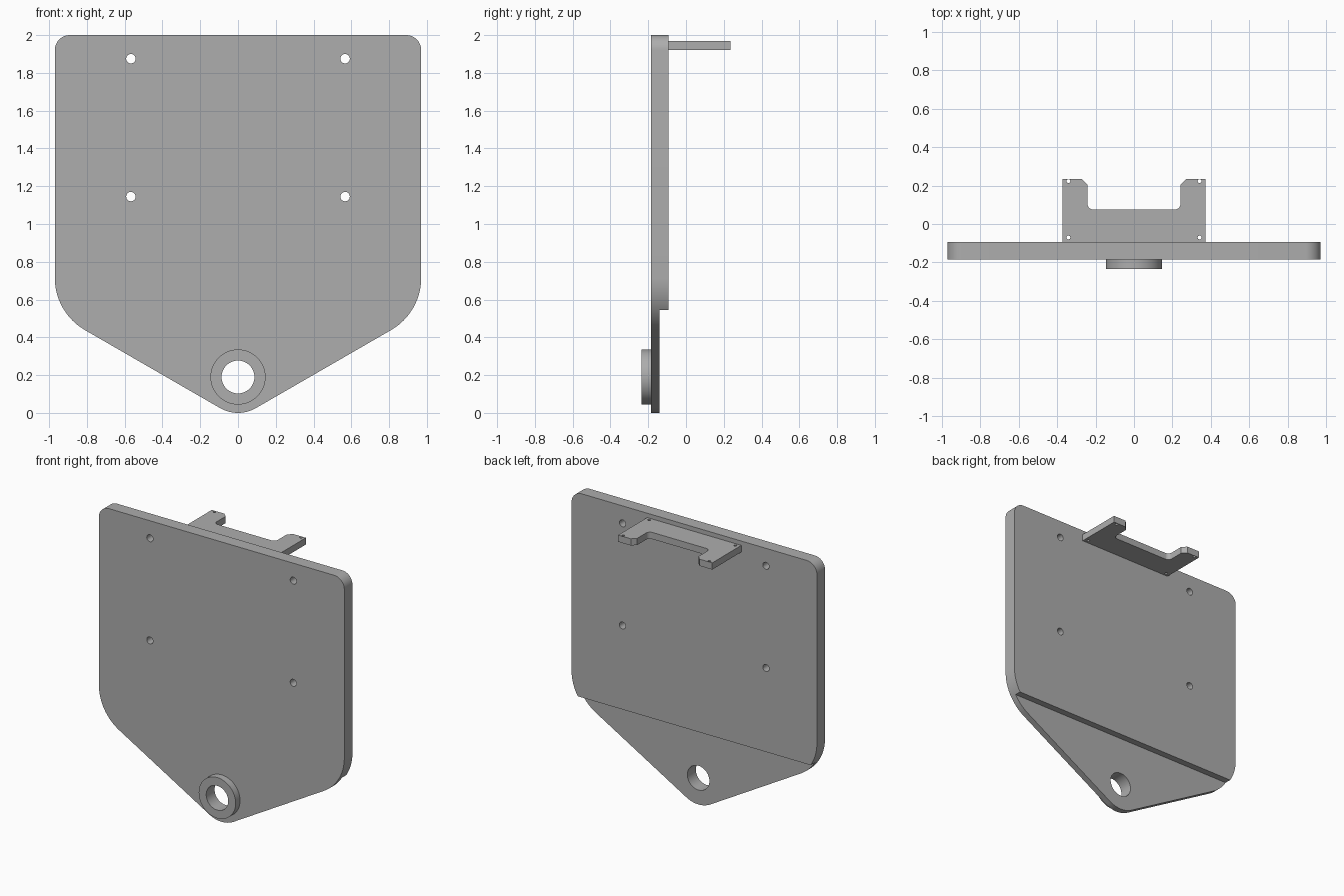
import bpy, bmesh
from math import cos, sin, radians, sqrt, tan, pi
from mathutils import Matrix

if "Cube" in bpy.data.objects:
    bpy.data.objects.remove(bpy.data.objects["Cube"], do_unlink=True)

grey = bpy.data.materials.new("plain grey")
grey.use_nodes = True
colour = (0.42, 0.42, 0.42, 1)
grey.diffuse_color = colour
grey.node_tree.nodes["Principled BSDF"].inputs["Base Color"].default_value = colour


def arc(cx, cy, r, start, end, n=12):
    angles = [radians(start + (end - start) * i / n) for i in range(n + 1)]
    return [(cx + r * cos(a), cy + r * sin(a)) for a in angles]


def circle(cx, cy, r, n=24):
    return arc(cx, cy, r, 0, 360, n)[:-1]


def mirrored(half):
    """Close a right-hand half outline with its mirror image."""
    return half + [(-x, y) for x, y in reversed(half) if abs(x) > 1e-6]


def extruded(name, loops, depth, matrix):
    """Fill the first loop minus the others, with thickness centred on the matrix."""
    curve = bpy.data.curves.new(name, 'CURVE')
    curve.dimensions = '2D'
    curve.fill_mode = 'BOTH'
    curve.extrude = depth / 2
    for loop in loops:
        spline = curve.splines.new('POLY')
        spline.points.add(len(loop) - 1)
        for point, (x, y) in zip(spline.points, loop):
            point.co = (x, y, 0, 1)
        spline.use_cyclic_u = True
    helper = bpy.data.objects.new(name + "_outline", curve)
    bpy.context.collection.objects.link(helper)
    bpy.context.view_layer.update()
    graph = bpy.context.evaluated_depsgraph_get()
    mesh = bpy.data.meshes.new_from_object(helper.evaluated_get(graph))
    bpy.data.objects.remove(helper)
    bpy.data.curves.remove(curve)
    bm = bmesh.new()
    bm.from_mesh(mesh)
    bmesh.ops.remove_doubles(bm, verts=bm.verts, dist=1e-5)
    bmesh.ops.transform(bm, matrix=matrix, verts=bm.verts)
    bmesh.ops.recalc_face_normals(bm, faces=bm.faces)
    bm.to_mesh(mesh)
    bm.free()
    mesh.name = name
    obj = bpy.data.objects.new(name, mesh)
    bpy.context.collection.objects.link(obj)
    finish(obj)
    return obj


def finish(obj):
    obj.data.materials.clear()
    obj.data.materials.append(grey)
    obj.data.shade_smooth()
    obj.data.set_sharp_from_angle(angle=radians(30))


def upright(y):
    return Matrix.Translation((0, y, 0)) @ Matrix.Rotation(pi / 2, 4, 'X')


# Main dimensions
half_width, height = 0.97, 2.0
front, step_y, back = -0.185, -0.14, -0.093
step_z, pivot_z, pivot_r = 0.545, 0.19, 0.087
tip_r, shoulder_r, corner_r = 0.19, 0.32, 0.08

# Back plate: rounded top corners, broad shoulders and a tapered rounded tip
slope_z = pivot_z - tip_r * cos(pi / 6) + (half_width - tip_r / 2) / sqrt(3)
shoulder_z = slope_z + shoulder_r * tan(pi / 6)
outline = mirrored(
    arc(0, pivot_z, tip_r, -90, -60, 8)
    + arc(half_width - shoulder_r, shoulder_z, shoulder_r, -60, 0, 20)
    + arc(half_width - corner_r, height - corner_r, corner_r, 0, 90))
holes = [circle(x, z, 0.025) for x in (-0.567, 0.567) for z in (1.145, 1.875)]
pivot_hole = circle(0, pivot_z, pivot_r, 48)
plate = extruded("back_plate", [outline, pivot_hole] + holes,
                 back - front, upright((front + back) / 2))

# Thin the lower tip from behind
relief = [(-1.2, -0.2), (1.2, -0.2), (1.2, step_z), (-1.2, step_z)]
cutter = extruded("tip_cutter", [relief], 0.2, upright(step_y + 0.1))
cutter.hide_render = True
cut = plate.modifiers.new("thin_tip", 'BOOLEAN')
cut.operation = 'DIFFERENCE'
cut.solver = 'EXACT'
cut.object = cutter
bpy.context.view_layer.update()
graph = bpy.context.evaluated_depsgraph_get()
result = bpy.data.meshes.new_from_object(plate.evaluated_get(graph))
plate.modifiers.clear()
plate.data = result
bpy.data.objects.remove(cutter)
finish(plate)

# Pivot collar on the front
extruded("pivot_collar", [circle(0, pivot_z, 0.146, 48), pivot_hole],
         0.05, upright(front - 0.025))

# Forked shelf bracket behind the top edge
bracket = mirrored(
    [(0.372, back), (0.372, 0.235), (0.272, 0.235), (0.242, 0.205)]
    + arc(0.212, 0.105, 0.03, 0, -90, 8))
screw_holes = [circle(x, y, 0.01, 16) for x in (-0.341, 0.341) for y in (-0.07, 0.223)]
extruded("shelf_bracket", [bracket] + screw_holes, 0.048,
         Matrix.Translation((0, 0, 1.945)))
